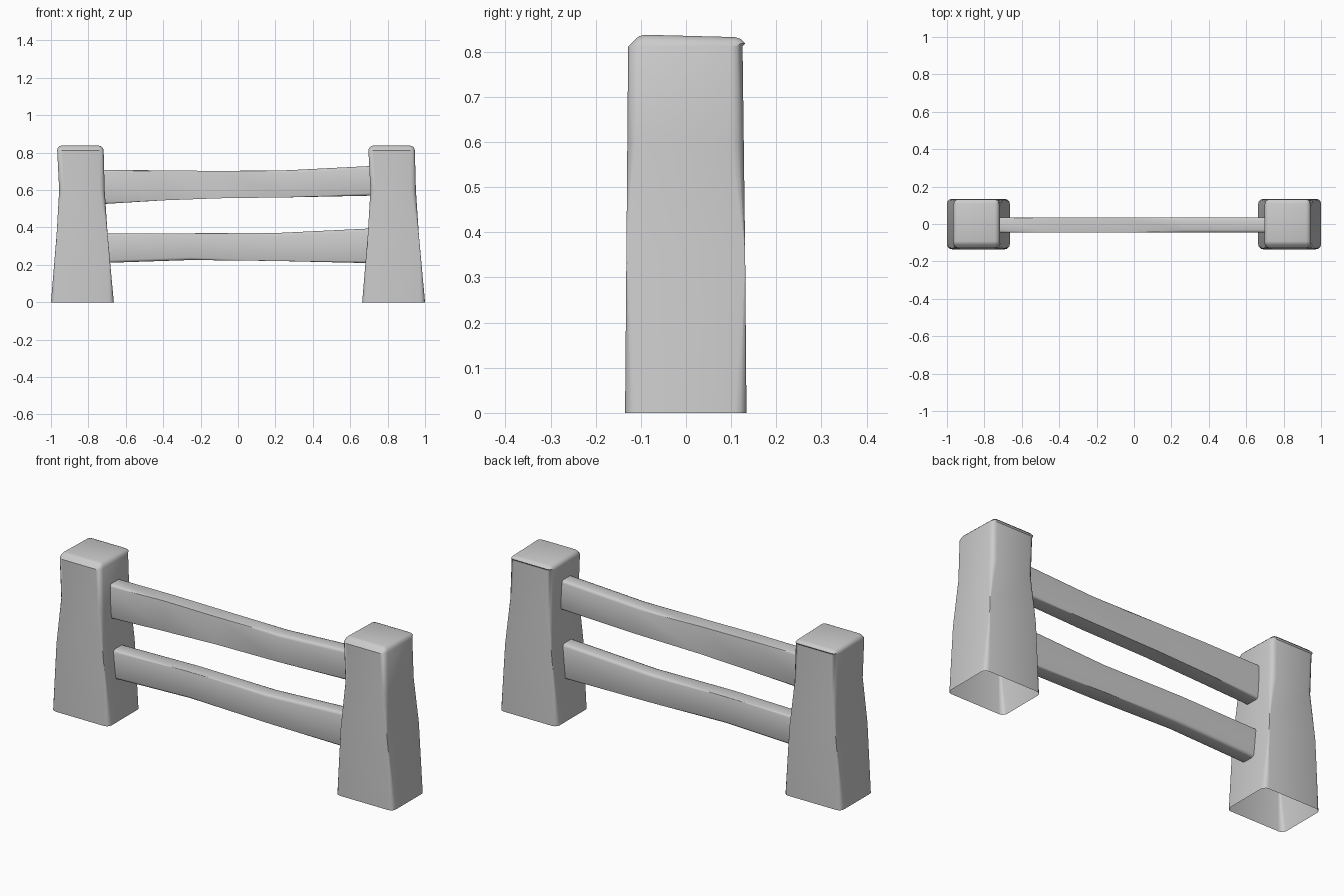
import bpy
import bmesh

cube = bpy.data.objects.get("Cube")
if cube:
    bpy.data.objects.remove(cube, do_unlink=True)

grey = bpy.data.materials.new("plain grey")
grey.use_nodes = True
GREY = (0.6, 0.6, 0.6, 1)
grey.diffuse_color = GREY
grey.node_tree.nodes["Principled BSDF"].inputs["Base Color"].default_value = GREY


def loft(bm, rings, cap_start):
    """Skin four-cornered rings, returning the lengthwise edges and end faces."""
    rows = [[bm.verts.new(p) for p in ring] for ring in rings]
    for a, b in zip(rows, rows[1:]):
        for i in range(4):
            j = (i + 1) % 4
            bm.faces.new((a[i], a[j], b[j], b[i]))
    end = bm.faces.new(rows[-1])
    if cap_start:
        bm.faces.new(rows[0][::-1])
    long_edges = [bm.edges.get((a[i], b[i]))
                  for a, b in zip(rows, rows[1:]) for i in range(4)]
    return long_edges, end


def finish(bm, name, angle):
    bmesh.ops.recalc_face_normals(bm, faces=bm.faces)
    mesh = bpy.data.meshes.new(name)
    bm.to_mesh(mesh)
    bm.free()
    mesh.materials.append(grey)
    obj = bpy.data.objects.new(name, mesh)
    bpy.context.collection.objects.link(obj)
    bpy.ops.object.select_all(action="DESELECT")
    obj.select_set(True)
    bpy.context.view_layer.objects.active = obj
    bpy.ops.object.shade_smooth_by_angle(angle=angle)
    return obj


# Flared post, open underneath: height, left, right, front, back
POST = [(0, -0.168, 0.168, -0.135, 0.134),
        (0.36, -0.138, 0.135, -0.132, 0.131),
        (0.6, -0.124, 0.119, -0.130, 0.128),
        (0.838, -0.136, 0.113, -0.128, 0.125)]


def post(name, x):
    bm = bmesh.new()
    rings = [[(x + l, f, z), (x + r, f, z), (x + r, b, z), (x + l, b, z)]
             for z, l, r, f, b in POST]
    edges, top = loft(bm, rings, False)
    bmesh.ops.bevel(bm, geom=edges + list(top.edges), offset=0.026, segments=3,
                    profile=0.5, affect="EDGES")
    # lean the top backwards and tilt it slightly
    for v in bm.verts:
        if v.co.z > 0.82:
            v.co.y += 0.01
            v.co.z -= 0.026 * (v.co.y + 0.1)
    return finish(bm, name, 0.7)


post("right_post", -0.832)
post("left_post", 0.832)


# Sagging rail: position, underside, upper side
def rail(name, stations):
    bm = bmesh.new()
    front, back = -0.046, 0.035
    rings = [[(x, front, lo), (x, back, lo), (x, back, hi), (x, front, hi)]
             for x, lo, hi in stations]
    edges, _ = loft(bm, rings, True)
    bmesh.ops.bevel(bm, geom=edges, offset=0.014, segments=2,
                    profile=0.5, affect="EDGES")
    return finish(bm, name, 0.9)


rail("upper_rail", [(-0.76, 0.523, 0.709), (-0.4, 0.545, 0.705),
                    (-0.1, 0.556, 0.702), (0.27, 0.561, 0.706),
                    (0.76, 0.571, 0.731)])
rail("lower_rail", [(-0.76, 0.209, 0.366), (-0.25, 0.226, 0.369),
                    (0.2, 0.221, 0.370), (0.76, 0.208, 0.397)])
